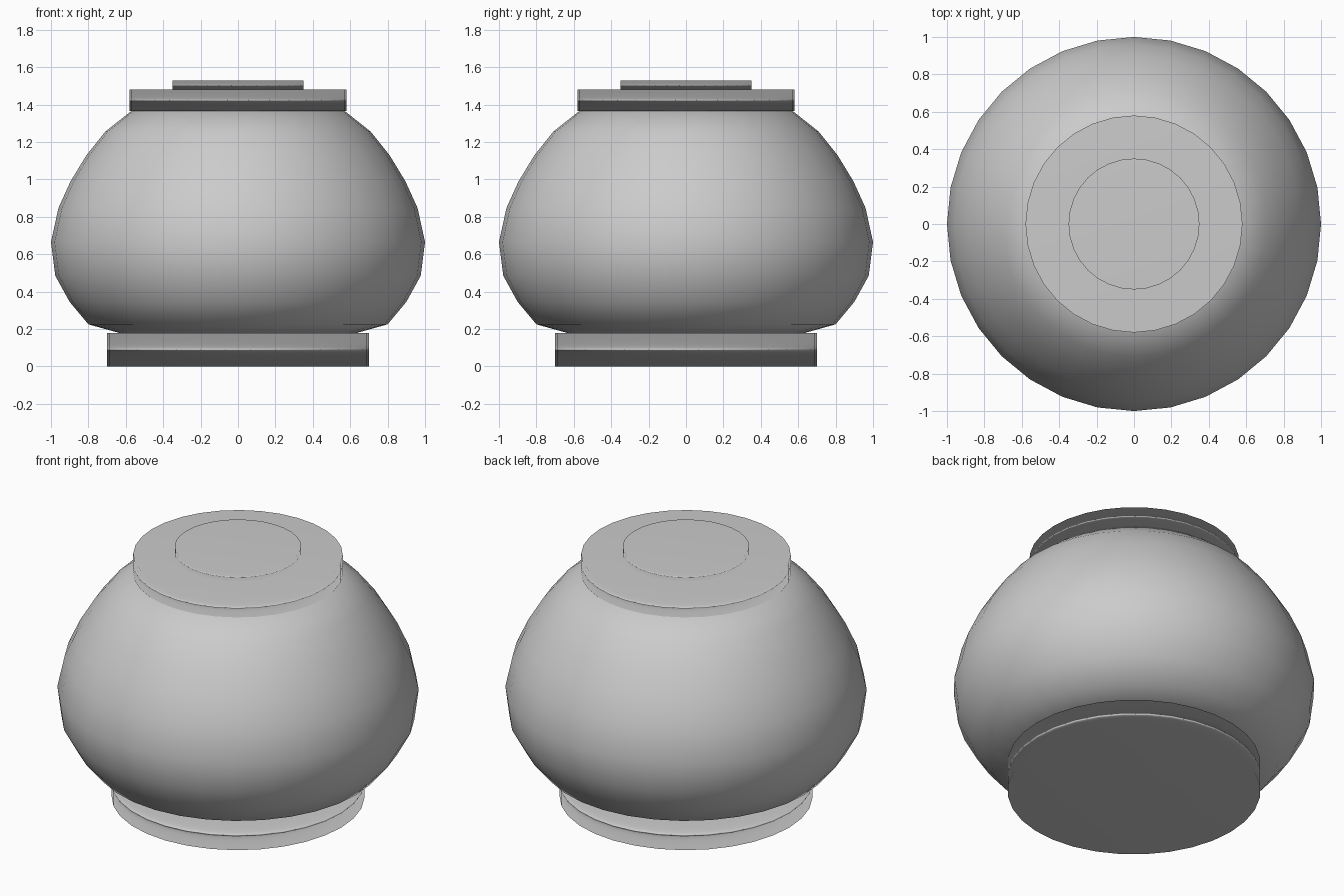
import bpy, bmesh, math

if "Cube" in bpy.data.objects:
    bpy.data.objects.remove(bpy.data.objects["Cube"])

SIDES = 32


def lathe(name, profile):
    """Spin a bottom-to-top (radius, z) profile into a closed, smooth solid."""
    bm = bmesh.new()
    rings = []
    for r, z in profile:
        rings.append([bm.verts.new((r * math.cos(2 * math.pi * i / SIDES),
                                    r * math.sin(2 * math.pi * i / SIDES), z))
                      for i in range(SIDES)])
    for low, high in zip(rings, rings[1:]):
        for i in range(SIDES):
            j = (i + 1) % SIDES
            bm.faces.new((low[i], low[j], high[j], high[i]))
    bm.faces.new(rings[0][::-1])
    bm.faces.new(rings[-1])
    for f in bm.faces:
        f.smooth = True
    mesh = bpy.data.meshes.new(name)
    bm.to_mesh(mesh)
    bm.free()
    obj = bpy.data.objects.new(name, mesh)
    bpy.context.collection.objects.link(obj)
    return obj


def disc(name, radius, bottom, top):
    """Short cylinder whose flat caps dominate the soft rim shading."""
    obj = lathe(name, [(radius, bottom), (radius, top)])
    mod = obj.modifiers.new("soft_rim", 'WEIGHTED_NORMAL')
    mod.mode = 'FACE_AREA'
    return obj


# Foot
disc("base", 0.70, 0.0, 0.18)

# Rounded bowl, widest below the middle
lathe("body", [(0.62, 0.175), (0.80, 0.225), (0.90, 0.345), (0.977, 0.485),
               (1.0, 0.665), (0.96, 0.847), (0.895, 0.99), (0.81, 1.13),
               (0.71, 1.255), (0.565, 1.37)])

# Collar and small cap on top
disc("collar", 0.58, 1.365, 1.48)
disc("cap", 0.35, 1.475, 1.53)
